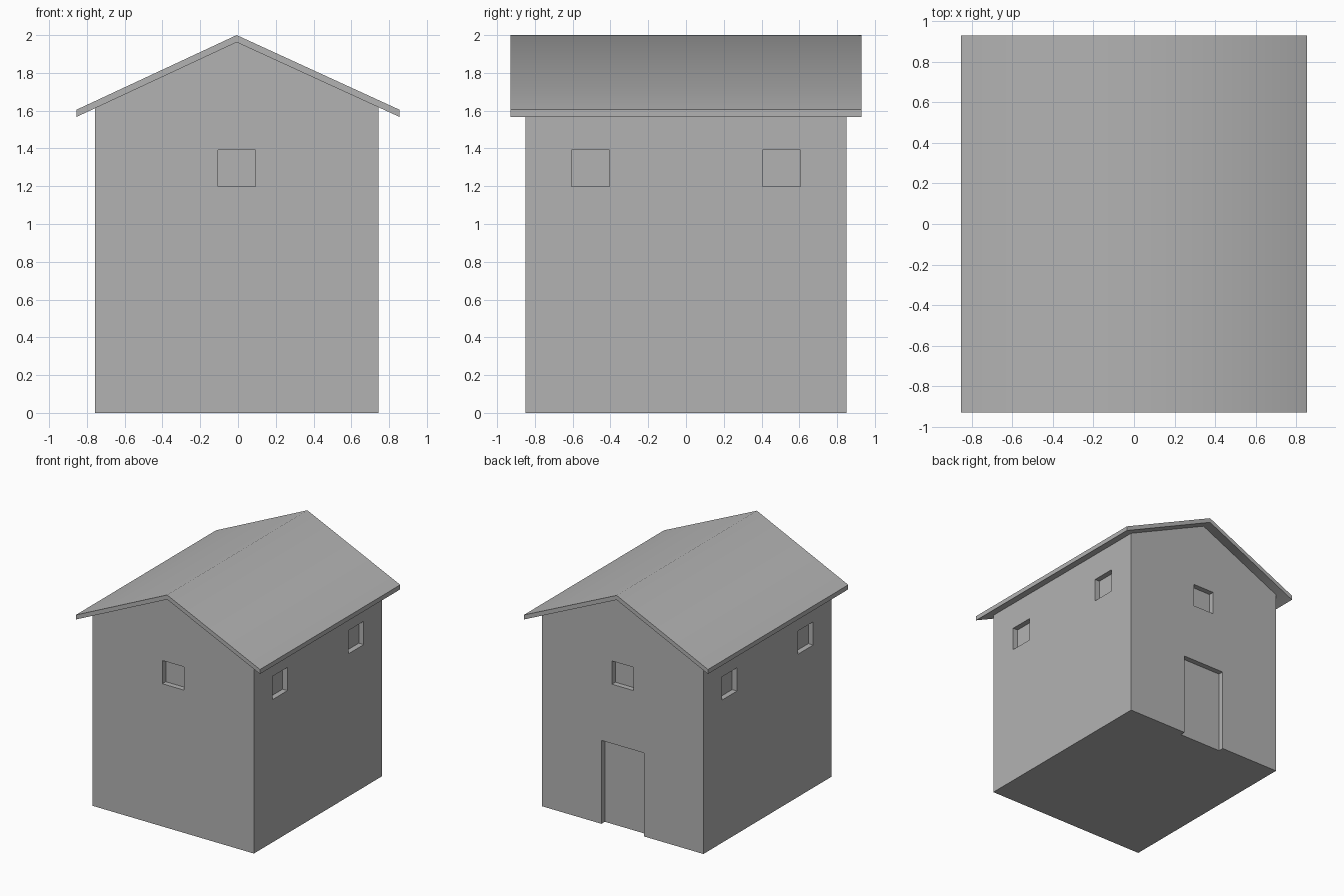
import bpy
import bmesh
from math import radians
from mathutils import Vector

cube = bpy.data.objects.get("Cube")
if cube:
    bpy.data.objects.remove(cube, do_unlink=True)

grey = bpy.data.materials.new("plain_grey")
grey.use_nodes = True
colour = (0.45, 0.45, 0.45, 1)
grey.diffuse_color = colour
grey.node_tree.nodes["Principled BSDF"].inputs["Base Color"].default_value = colour

CENTRE = -0.007          # walls sit slightly off the roof's middle
HALF_W, HALF_D = 0.75, 0.85
ROOF_W, ROOF_D = 0.855, 0.93
RIDGE, EAVE, THICK = 2.0, 1.605, 0.038
SLOPE = (RIDGE - EAVE) / ROOF_W
RECESS = 0.045


def make_object(name, bm):
    bmesh.ops.recalc_face_normals(bm, faces=bm.faces)
    mesh = bpy.data.meshes.new(name)
    bm.to_mesh(mesh)
    bm.free()
    mesh.materials.append(grey)
    obj = bpy.data.objects.new(name, mesh)
    bpy.context.collection.objects.link(obj)
    return obj


def prism(name, profile, half_depth):
    """Extrude an x-z outline along y."""
    bm = bmesh.new()
    face = bm.faces.new([bm.verts.new((x, -half_depth, z)) for x, z in profile])
    new = bmesh.ops.extrude_face_region(bm, geom=[face])["geom"]
    verts = [v for v in new if isinstance(v, bmesh.types.BMVert)]
    bmesh.ops.translate(bm, verts=verts, vec=(0, 2 * half_depth, 0))
    return make_object(name, bm)


def add_box(bm, centre, size):
    verts = bmesh.ops.create_cube(bm, size=1)["verts"]
    for v in verts:
        v.co = Vector(centre) + v.co * Vector(size)


# Walls: a gabled block tucked just under the roof
top = RIDGE - THICK + 0.005
shoulder = top - SLOPE * HALF_W
walls = prism("walls", [
    (CENTRE - HALF_W, 0), (CENTRE + HALF_W, 0), (CENTRE + HALF_W, shoulder),
    (CENTRE, top), (CENTRE - HALF_W, shoulder)], HALF_D)

# Window and door recesses
bm = bmesh.new()
WIN_Z, WIN_H, WIN_W = 1.295, 0.195, 0.2
for side in (-1, 1):
    add_box(bm, (CENTRE, side * HALF_D, WIN_Z), (WIN_W, 2 * RECESS, WIN_H))
    for y in (-0.505, 0.505):
        add_box(bm, (CENTRE + side * HALF_W, y, WIN_Z), (2 * RECESS, WIN_W, WIN_H))
add_box(bm, (CENTRE, HALF_D, 0.3), (0.395, 2 * RECESS, 0.8))
cutter = make_object("recess_cutter", bm)
cutter.hide_render = True

cut = walls.modifiers.new("recesses", "BOOLEAN")
cut.operation = "DIFFERENCE"
cut.solver = "EXACT"
cut.object = cutter
bpy.context.view_layer.update()
depsgraph = bpy.context.evaluated_depsgraph_get()
carved = bpy.data.meshes.new_from_object(walls.evaluated_get(depsgraph))
walls.modifiers.clear()
walls.data = carved
bpy.data.objects.remove(cutter, do_unlink=True)

# Roof: a thin folded slab, softly shaded across the ridge
roof = prism("roof", [
    (-ROOF_W, EAVE), (-ROOF_W, EAVE - THICK), (CENTRE, RIDGE - THICK),
    (ROOF_W, EAVE - THICK), (ROOF_W, EAVE), (CENTRE, RIDGE)], ROOF_D)
for poly in roof.data.polygons:
    poly.use_smooth = True
roof.data.set_sharp_from_angle(angle=radians(60))
